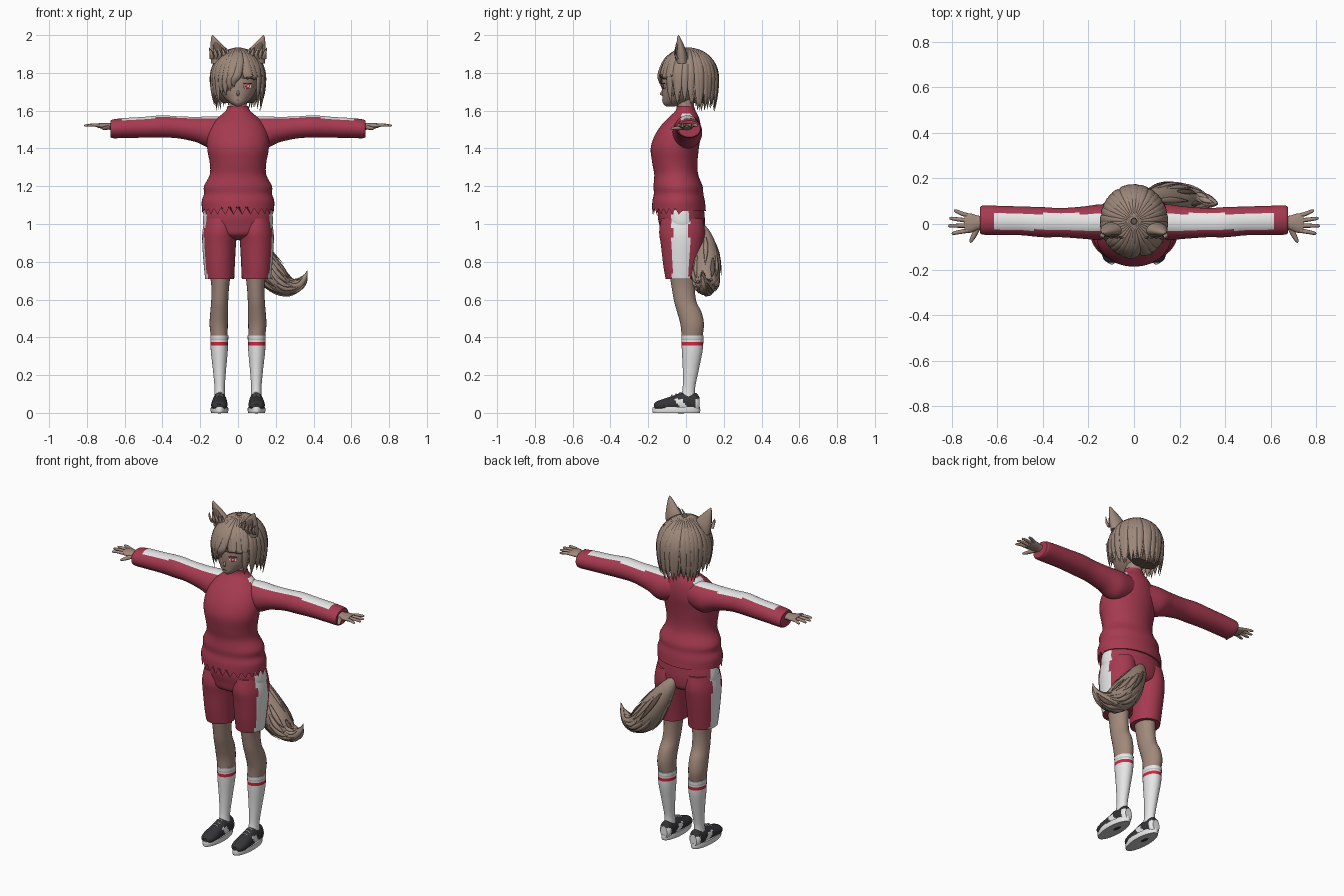
import bpy, bmesh, math, random
from mathutils import Vector

random.seed(4)
if "Cube" in bpy.data.objects:
    bpy.data.objects.remove(bpy.data.objects["Cube"])

X, Y, Z = Vector((1, 0, 0)), Vector((0, 1, 0)), Vector((0, 0, 1))


def material(name, r, g, b):
    m = bpy.data.materials.new(name)
    m.use_nodes = True
    m.diffuse_color = (r, g, b, 1)
    bsdf = m.node_tree.nodes["Principled BSDF"]
    bsdf.inputs["Base Color"].default_value = (r, g, b, 1)
    bsdf.inputs["Roughness"].default_value = 0.8
    return m


RED = material("jersey red", 0.38, 0.042, 0.08)
SKIN = material("skin", 0.36, 0.25, 0.2)
HAIR = material("hair brown", 0.34, 0.245, 0.195)
DARK = material("dark hair", 0.15, 0.1, 0.08)
WHITE = material("white cloth", 0.8, 0.8, 0.8)
BLACK = material("shoe black", 0.035, 0.035, 0.04)
CRIMSON = material("bright red", 0.65, 0.02, 0.05)
SOLE = material("sole grey", 0.55, 0.55, 0.55)


def spline(pts, steps):
    """Catmull-Rom samples through rows of any length."""
    out = []
    for i in range(len(pts) - 1):
        p = [pts[max(i - 1, 0)], pts[i], pts[i + 1], pts[min(i + 2, len(pts) - 1)]]
        for s in range(steps):
            t = s / steps
            out.append([b + t * (c - a) / 2 + t * t * (a - 2.5 * b + 2 * c - d / 2)
                        + t ** 3 * (1.5 * (b - c) + (d - a) / 2) for a, b, c, d in zip(*p)])
    return out + [list(pts[-1])]


def loft(name, pts, mats, n=24, steps=4, ref=X, axis=None, side=1, rule=None, first=None):
    """Skin of ellipses; each row is x, y, z, radius along ref, other radius."""
    rows = spline(pts, steps)
    mid = [Vector(r[:3]) for r in rows]
    bm = bmesh.new()
    rings = []
    for i, r in enumerate(rows):
        t = axis or (mid[min(i + 1, len(mid) - 1)] - mid[max(i - 1, 0)])
        t = t.normalized()
        u = (ref - t * ref.dot(t)).normalized()
        v = t.cross(u)
        ring = []
        for k in range(n):
            a = math.tau * k / n
            co = mid[i] + u * max(r[3], 0.0006) * math.cos(a) + v * max(r[4], 0.0006) * math.sin(a)
            if i == 0 and first:
                co = first(k, co)
            ring.append(bm.verts.new((co.x * side, co.y, co.z)))
        rings.append(ring)
    for p, q in zip(rings, rings[1:]):
        for k in range(n):
            bm.faces.new((p[k], p[(k + 1) % n], q[(k + 1) % n], q[k]))
    bm.faces.new(rings[0])
    bm.faces.new(rings[-1])
    bmesh.ops.recalc_face_normals(bm, faces=bm.faces)
    for f in bm.faces:
        f.smooth = len(f.verts) == 4
        if rule:
            c = f.calc_center_median()
            f.material_index = int(rule(Vector((abs(c.x), c.y, c.z))))
    me = bpy.data.meshes.new(name)
    bm.to_mesh(me)
    bm.free()
    for m in mats:
        me.materials.append(m)
    ob = bpy.data.objects.new(name, me)
    bpy.context.collection.objects.link(ob)
    return ob


def upright(name, rows, mats, **kw):
    """Rows are x, front y, back y, z, half width."""
    pts = [(x, (f + b) / 2, z, w, (b - f) / 2) for x, f, b, z, w in rows]
    return loft(name, pts, mats, axis=Z, **kw)


# Jersey body with a ragged front hem
def hem(k, co):
    if co.y < -0.03:
        co.z += 0.02 if k % 2 else -0.02
    return co


upright("jersey_body", [
    (0, -.18, .105, 1.07, .19), (0, -.178, .1, 1.12, .192), (0, -.17, .092, 1.16, .18),
    (0, -.172, .088, 1.2, .18), (0, -.168, .065, 1.26, .15), (0, -.178, .06, 1.32, .149),
    (0, -.187, .068, 1.4, .163), (0, -.165, .078, 1.47, .16), (0, -.125, .076, 1.53, .135),
    (0, -.085, .066, 1.57, .098), (0, -.055, .05, 1.6, .064), (0, -.05, .042, 1.625, .056)],
    [RED, WHITE], n=52, first=hem,
    rule=lambda c: c.x > .075 and c.z > 1.54 and abs(c.y - .01) < .035)

# Shorts hips
stripe = lambda c: c.x > .11 and abs(c.y + .028) < .045
upright("shorts_hips", [
    (0, -.06, .04, .915, .05), (0, -.125, .09, .94, .15), (0, -.14, .1, .99, .182),
    (0, -.15, .098, 1.05, .183), (0, -.14, .09, 1.11, .17)],
    [RED, WHITE], n=56, rule=stripe)


# A flat decorative plate on the face
def plate(name, x, y, z, w, h, mat, side, tilt=0.4):
    d = Vector((tilt, -1, 0)).normalized()
    p = Vector((x, y, z))
    loft(name, [(*(p - d * .003), w, h), (*(p + d * .003), w, h)], [mat],
         n=16, steps=1, ref=Vector((1, tilt, 0)), axis=d, side=side)


for side, tag in ((1, "left"), (-1, "right")):
    # Sleeves with a white stripe along the top
    loft(tag + "_sleeve", [
        (.05, .01, 1.495, .06, .07), (.14, .008, 1.485, .078, .085), (.22, .006, 1.5, .071, .067),
        (.32, .006, 1.512, .064, .058), (.4, .008, 1.516, .066, .059), (.5, .014, 1.512, .063, .055),
        (.6, .016, 1.508, .064, .053), (.66, .017, 1.504, .064, .05), (.675, .017, 1.504, .058, .044)],
        [RED, WHITE], n=36, ref=Y, axis=X, side=side, steps=5,
        rule=lambda c: .08 < c.x < .62 and c.z > 1.52 and abs(c.y - .01) < .036)

    # Hand, fingers and thumb
    loft(tag + "_palm", [(.64, .01, 1.513, .026, .02), (.68, .006, 1.517, .03, .018),
                         (.72, .004, 1.52, .043, .015), (.745, .004, 1.521, .04, .011)],
         [SKIN], n=16, ref=Y, axis=X, side=side)
    for i, reach in enumerate((.79, .81, .815, .8)):
        y = .037 - i * .022
        tip = .058 - i * .033
        loft(f"{tag}_finger_{i + 1}", [
            (.73, y, 1.521, .01, .009), ((.73 + reach) / 2, (y + tip) / 2, 1.524, .009, .008),
            (reach - .006, tip, 1.521, .007, .006), (reach, tip, 1.52, .002, .002)],
            [SKIN], n=10, ref=Y, side=side, steps=3)
    loft(tag + "_thumb", [(.685, -.012, 1.512, .014, .012), (.7, -.045, 1.508, .012, .01),
                          (.715, -.073, 1.506, .008, .007), (.718, -.082, 1.506, .002, .002)],
         [SKIN], n=10, side=side, steps=3)

    # Shorts leg
    upright(tag + "_shorts_leg", [
        (.097, -.108, .064, .71, .077), (.099, -.12, .075, .78, .082), (.1, -.133, .092, .89, .089),
        (.097, -.142, .1, .96, .091), (.095, -.13, .09, 1.03, .08)],
        [RED, WHITE], n=48, side=side, rule=stripe)

    # Bare leg, striped sock
    upright(tag + "_leg", [
        (.097, -.022, .08, .37, .041), (.102, -.028, .095, .46, .048), (.1, -.046, .083, .53, .047),
        (.097, -.063, .055, .59, .045), (.094, -.077, .046, .67, .047), (.094, -.09, .05, .75, .058)],
        [SKIN], side=side)
    upright(tag + "_sock", [
        (.097, -.03, .05, .07, .03), (.097, -.018, .048, .13, .027), (.098, -.017, .068, .23, .035),
        (.099, -.022, .088, .33, .045), (.099, -.025, .093, .41, .048)],
        [WHITE, CRIMSON, SOLE], side=side, steps=10,
        rule=lambda c: 1 if .356 < c.z < .374 else 2 if .385 < c.z < .393 else 0)

    # Shoe upper with pale side and heel panels, and a flat sole
    loft(tag + "_shoe", [
        (.099, -.17, .035, .015, .012), (.099, -.155, .038, .034, .023), (.099, -.12, .041, .043, .033),
        (.098, -.07, .046, .042, .044), (.097, -.025, .052, .039, .055), (.097, .02, .054, .037, .052),
        (.097, .055, .054, .034, .05), (.097, .071, .048, .022, .034)],
        [BLACK, WHITE], axis=Y, side=side, n=32, steps=5,
        rule=lambda c: (-.045 < c.y + (c.z - .05) * .6 < -.008 or c.y > .05) and .02 < c.z < .075)
    for i in range(3):
        y = -.075 + i * .022
        loft(f"{tag}_lace_{i + 1}", [(.08, y, .086 + i * .007, .004, .003), (.097, y, .094 + i * .007, .004, .003),
                                    (.116, y, .086 + i * .007, .004, .003)], [WHITE], n=6, ref=Y, side=side)
    loft(tag + "_sole", [(.098, -.051, 0, .044, .124), (.098, -.051, .012, .047, .127),
                         (.098, -.051, .03, .046, .125)],
         [WHITE, SOLE], axis=Z, side=side, n=32, steps=2, rule=lambda c: c.z < .001)

    # Eyes
    plate(tag + "_eye_white", .05, -.117, 1.728, .022, .013, WHITE, side)
    plate(tag + "_iris", .05, -.12, 1.728, .013, .013, CRIMSON, side)
    plate(tag + "_glint", .052, -.1225, 1.731, .005, .005, WHITE, side)
    plate(tag + "_lash", .051, -.121, 1.744, .024, .0035, DARK, side)

    # Furry animal ear: shell, dark hollow and tufts
    loft(tag + "_ear", [
        (.088, -.02, 1.85, .054, .032), (.095, -.024, 1.9, .052, .03), (.112, -.03, 1.945, .034, .02),
        (.13, -.038, 1.985, .012, .009), (.136, -.04, 2, .001, .001)],
        [HAIR], n=16, axis=Z, side=side)
    loft(tag + "_ear_hollow", [
        (.09, -.044, 1.87, .03, .012), (.098, -.047, 1.91, .031, .012), (.113, -.045, 1.947, .019, .01),
        (.127, -.041, 1.975, .002, .004)], [DARK], n=12, axis=Z, side=side)
    for i in range(5):
        x = .05 + i * .022
        loft(f"{tag}_ear_tuft_{i + 1}", [
            (x, -.045, 1.875, .012, .006), (x + .004, -.06, 1.905, .009, .005),
            (x + .016, -.053, 1.935 + .006 * (i % 2), .001, .001)], [HAIR], n=6, side=side)

# Neck, head, nose and mouth
upright("neck", [(0, -.045, .04, 1.58, .046), (0, -.045, .045, 1.7, .046)], [SKIN])
upright("head", [
    (0, -.105, -.06, 1.622, .012), (0, -.122, .0, 1.64, .042), (0, -.125, .05, 1.67, .074),
    (0, -.128, .085, 1.71, .096), (0, -.128, .11, 1.77, .108), (0, -.11, .11, 1.84, .1),
    (0, -.05, .06, 1.9, .04)], [SKIN], n=32)
loft("nose", [(0, -.122, 1.71, .004, .004), (0, -.13, 1.688, .007, .009), (0, -.12, 1.676, .003, .003)],
     [SKIN], n=10, axis=Z)
plate("mouth", 0, -.124, 1.656, .011, .002, DARK, 1, 0)

# Dark under-cap that shows between the locks
C, RX, RY, RZ = Vector((0, .012, 1.775)), .142, .155, .152
cap = []
for deg in (3, 20, 40, 60, 80, 92):
    s, c = math.sin(math.radians(deg)) * .955, math.cos(math.radians(deg)) * .97
    cap.append((0, C.y, C.z + RZ * c, RX * s, RY * s))
loft("hair_cap", cap, [DARK], n=32, axis=Z)
upright("hair_back_mass", [(0, .04, .115, 1.64, .08), (0, .01, .135, 1.69, .115),
                           (0, 0, .15, 1.78, .125)], [DARK], n=32)


# One tapering lock that falls from the crown at a heading (0 is forward)
def lock(name, a, tip_z, sweep, grow, width):
    pts = []
    for deg, w in ((5, .2), (28, .6), (55, .95), (84, 1)):
        s, c = math.sin(math.radians(deg)) * grow, math.cos(math.radians(deg)) * grow
        h = a + sweep * (deg / 110) ** 2
        pts.append((RX * s * math.sin(h), C.y - RY * s * math.cos(h), C.z + RZ * c, width * w, .008))
    h = a + sweep
    for t, w, r in ((.55, .75, .985), (1, .02, .9)):
        r *= grow
        pts.append((RX * r * math.sin(h), C.y - RY * r * math.cos(h),
                    pts[3][2] + (tip_z - pts[3][2]) * t, width * w, .007 * w))
    loft(name, pts, [HAIR], n=8, steps=4, ref=Vector((math.cos(a), math.sin(a), 0)))


for layer in range(2):
    count = 34
    for i in range(count):
        deg = -180 + 360 * (i + layer / 2) / count
        sweep = random.uniform(-.08, .08)
        if -52 < deg < -8:
            tip, sweep = 1.685, -.15
        elif -8 <= deg < 14:
            tip, sweep = 1.715, -.35
        elif 14 <= deg < 48:
            tip, sweep = 1.758, .12
        elif abs(deg) < 100:
            tip = 1.635
        else:
            tip = 1.605
        tip += random.uniform(-.01, .022) + layer * .015
        lock(f"hair_lock_{layer}_{i + 1}", math.radians(deg), tip, sweep, 1 - layer * .025, .021)

# Bushy tail curling to the model's left, with lying tufts
tail = [(.01, .07, 1.0, .018, .018), (.05, .1, .93, .04, .045), (.11, .108, .83, .066, .068),
        (.18, .105, .73, .075, .077), (.25, .105, .675, .058, .055), (.31, .1, .675, .035, .034),
        (.35, .092, .71, .016, .016), (.367, .09, .755, .001, .001)]
loft("tail", tail, [HAIR], n=24, steps=5, ref=Y)
path = spline(tail, 5)
for i in range(26):
    j = 6 + (i * 5) % 19
    ang = i * 2.4
    pts = []
    for step, w in ((0, .4), (3, 1), (6, .7), (9, .05)):
        x, y, z, ry, rn = path[min(j + step, len(path) - 1)]
        t = (Vector(path[min(j + step + 1, len(path) - 1)][:3]) - Vector(path[j + step - 1][:3])).normalized()
        u = (Y - t * Y.dot(t)).normalized()
        out = u * math.cos(ang) * ry + t.cross(u) * math.sin(ang) * rn
        pts.append((*(Vector((x, y, z)) + out * (.98 + .012 * step)), .013 * w, .005 * w))
    loft(f"tail_tuft_{i + 1}", pts, [DARK if i % 6 == 0 else HAIR], n=6, ref=t.cross(out).normalized())
